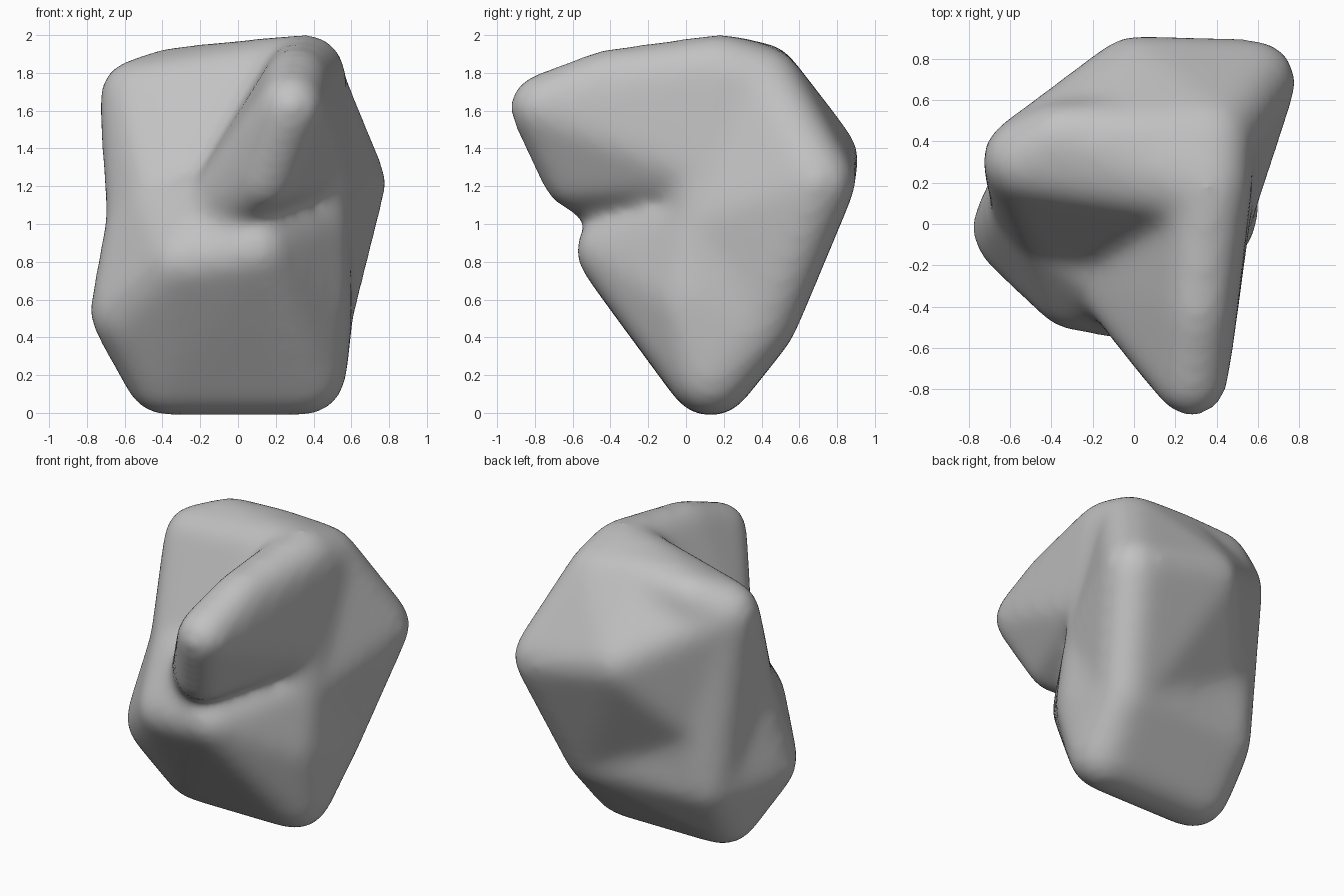
import bpy, bmesh
from mathutils import Vector

cube = bpy.data.objects.get("Cube")
if cube:
    bpy.data.objects.remove(cube, do_unlink=True)

stone = bpy.data.materials.new("grey stone")
stone.use_nodes = True
GREY = (0.54, 0.54, 0.54, 1)
stone.diffuse_color = GREY
stone.node_tree.nodes["Principled BSDF"].inputs["Base Color"].default_value = GREY

# Rounded corners of the boulder: x, y, z, radius
foot_l, foot_r = (.35, .13, .21, .23), (-.38, .13, .21, .23)
heel_l, heel_r = (.41, .4, .5, .2), (-.42, .34, .5, .2)
heel_r_top = (-.42, .3, .8, .19)
side_r = (-.55, -.02, .54, .24)
shelf_r, shelf = (-.3, -.33, .8, .19), (.1, -.41, .86, .18)
waist_l, waist_r = (.41, .08, 1.0, .18), (-.5, .1, 1.04, .2)
wall_low = (.4, .02, .6, .2)
valley, flank = (-.42, -.04, 1.1, .17), (-.12, -.26, 1.05, .18)
core = (.03, -.04, 1.18, .16)
shoulder = (-.53, .31, 1.67, .21)
brow_r, brow = (-.35, .42, 1.76, .18), (0, .41, 1.78, .18)
crown, crown_back = (.36, .18, 1.8, .21), (.37, .41, 1.73, .21)
horn_tip, horn_low = (.28, -.76, 1.62, .18), (.15, -.6, 1.25, .17)
horn_top, horn_root = (.31, -.42, 1.76, .17), (.4, .05, 1.3, .17)
ridge_l, ridge_r = (.58, .69, 1.22, .21), (0, .72, 1.35, .2)
back_l = (.4, .4, .95, .2)

# Convex lumps that overlap into one stone
lumps = [
    [foot_l, foot_r, heel_l, heel_r, side_r, shelf_r, shelf, wall_low,
     waist_l, waist_r, valley, flank, core, back_l],
    [shoulder, brow_r, brow, crown, crown_back, waist_l, waist_r,
     heel_r, back_l, core, valley],
    [horn_tip, horn_low, horn_top, horn_root, crown, flank, core],
    [ridge_l, ridge_r, crown_back, brow, shoulder, back_l,
     heel_l, heel_r_top, waist_l],
]

ball = bmesh.new()
bmesh.ops.create_icosphere(ball, subdivisions=3, radius=1)
directions = [v.co.normalized() for v in ball.verts]
ball.free()


def rounded_hull(corners):
    """Convex lump wrapped around balls."""
    bm = bmesh.new()
    for x, y, z, r in corners:
        for d in directions:
            bm.verts.new(Vector((x, y, z)) + d * r)
    bmesh.ops.convex_hull(bm, input=bm.verts[:])
    loose = [v for v in bm.verts if not v.link_faces]
    bmesh.ops.delete(bm, geom=loose, context="VERTS")
    bmesh.ops.recalc_face_normals(bm, faces=bm.faces)
    mesh = bpy.data.meshes.new("lump")
    bm.to_mesh(mesh)
    bm.free()
    return mesh


stone_bm = bmesh.new()
for corners in lumps:
    lump = rounded_hull(corners)
    stone_bm.from_mesh(lump)
    bpy.data.meshes.remove(lump)
mesh = bpy.data.meshes.new("boulder")
stone_bm.to_mesh(mesh)
stone_bm.free()
mesh.materials.append(stone)
boulder = bpy.data.objects.new("boulder", mesh)
bpy.context.collection.objects.link(boulder)

# Fuse the lumps and wear the joins round
fuse = boulder.modifiers.new("fuse", "REMESH")
fuse.mode = "VOXEL"
fuse.voxel_size = 0.03
fuse.use_smooth_shade = True
worn = boulder.modifiers.new("wear", "SMOOTH")
worn.factor = 0.5
worn.iterations = 40
